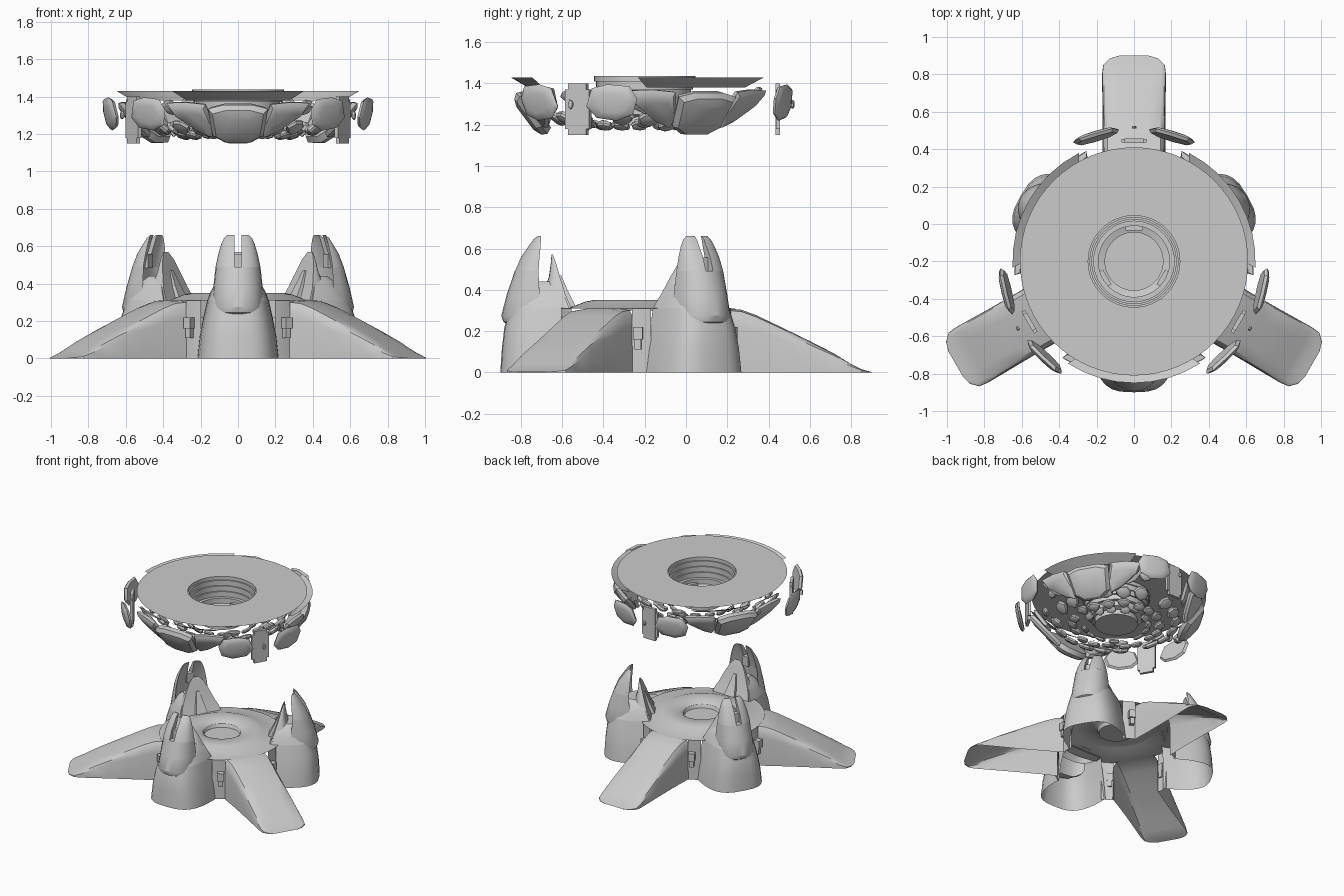
import bpy, bmesh, random
from math import sin, cos, asin, radians, pi
from mathutils import Matrix

if "Cube" in bpy.data.objects:
    bpy.data.objects.remove(bpy.data.objects["Cube"])

random.seed(4)
PYLONS, RAMPS = (270, 30, 150), (90, 210, 330)


def place(name, verts, faces, angle=0, fix=True):
    """Local x is radial, y tangential; spin about the model axis at (0, -0.2)."""
    me = bpy.data.meshes.new(name)
    me.from_pydata(verts, [], faces)
    me.transform(Matrix.Translation((0, -0.2, 0)) @ Matrix.Rotation(radians(angle), 4, 'Z'))
    if fix:
        bm = bmesh.new()
        bm.from_mesh(me)
        bmesh.ops.remove_doubles(bm, verts=bm.verts, dist=0.0003)
        bmesh.ops.recalc_face_normals(bm, faces=bm.faces)
        bm.to_mesh(me)
        bm.free()
    ob = bpy.data.objects.new(name, me)
    bpy.context.collection.objects.link(ob)
    return ob


def loft(name, rings, angle=0, closed=True, bottom=False, top=False):
    n = len(rings[0])
    verts = [p for r in rings for p in r]
    faces = [(k * n + i, k * n + (i + 1) % n, (k + 1) * n + (i + 1) % n, (k + 1) * n + i)
             for k in range(len(rings) - 1) for i in range(n if closed else n - 1)]
    if bottom:
        faces.append(tuple(range(n))[::-1])
    if top:
        faces.append(tuple(range(len(verts) - n, len(verts))))
    return place(name, verts, faces, angle)


def lathe(name, profile, segs=64):
    rings = [[(r * cos(2 * pi * i / segs), r * sin(2 * pi * i / segs), z)
              for i in range(segs)] for r, z in profile]
    return loft(name, rings)


def box(name, angle, c, s):
    q = [(-1, -1), (1, -1), (1, 1), (-1, 1)]
    rings = [[(c[0] + a * s[0] / 2, c[1] + b * s[1] / 2, c[2] + h * s[2] / 2) for a, b in q]
             for h in (-1, 1)]
    return loft(name, rings, angle, True, True, True)


def u_ring(z, r_in, r_out, w, p=0.65, n=16):
    """Rounded U plan, open towards the hub."""
    pts = []
    for i in range(n + 1):
        t = -pi / 2 + pi * i / n
        c, s = max(cos(t), 0), sin(t)
        pts.append((r_in + (r_out - r_in) * c ** p, w * abs(s) ** p * (1 if s > 0 else -1), z))
    return pts


def crescent(z, r_in, r_out, w, side=0, hollow=0.4, n=12):
    """Claw section; side = +1/-1 gives one prong next to the slot."""
    t0 = asin(0.02 / w) if side else -pi / 2
    ts = [t0 + (pi / 2 - t0) * i / n for i in range(n + 1)]
    inner = ts[:-1] if side else ts[1:-1]
    d, sg = r_out - r_in, side or 1
    pts = [(r_in + d * cos(t) ** 0.8 if cos(t) > 1e-6 else r_in, sg * w * sin(t), z) for t in ts]
    return pts + [(r_in + hollow * d * cos(t), sg * w * sin(t), z) for t in reversed(inner)]


def rock(name, angle, r, z, tilt, outline, depth, shift=0.0):
    """Faceted boulder: flat back, full waist, smaller bulging front."""
    t = radians(tilt)
    rings = []
    for d, s in ((0, 0.88), (0.45, 1), (0.8, 0.86), (1, 0.55)):
        rings.append([(r + v * s * sin(t) + d * depth * cos(t), shift + u * s,
                       z + v * s * cos(t) - d * depth * sin(t)) for u, v in outline])
    return loft(name, rings, angle, True, True, True)


def blob(w, h, n=7):
    return [(w * random.uniform(.8, 1.1) * cos(2 * pi * i / n + .3),
             h * random.uniform(.8, 1.1) * sin(2 * pi * i / n + .3)) for i in range(n)]


def flip(pts, m):
    return [(u * m, v) for u, v in pts]


# Base hub: dished top plate
lathe("hub_top", [(0, .30), (.125, .30), (.135, .325), (.16, .342), (.25, .35), (.29, .342),
                  (.36, .315), (.45, .31)])

# Ramps: hollow sloping legs with bevelled shoulders
stations = [(.40, .31, .172), (.47, .303, .17), (.54, .277, .168), (.66, .22, .167), (.80, .152, .168),
            (.92, .09, .17), (1.0, .04, .171), (1.05, .015, .165), (1.085, .006, .13), (1.1, .001, .08)]
for a in RAMPS:
    rings = []
    for r, z, w in stations:
        half = [(w, 0), (w * .99, z * .72), (w * .95, z * .88), (w * .85, z * .97), (w * .5, z)]
        rings.append([(r, y, h) for y, h in half] + [(r, -y, h) for y, h in half[::-1]])
    loft("ramp", rings, a, closed=False)

for a in PYLONS:
    # Pylon: hollow foot, closed shoulder, inner fin
    loft("pylon_foot", [u_ring(0, .38, .70, .218), u_ring(.12, .38, .692, .205),
                        u_ring(.22, .375, .68, .185), u_ring(.31, .365, .65, .165)], a, closed=False)
    loft("pylon_shoulder", [u_ring(.31, .365, .65, .165), u_ring(.36, .385, .61, .145),
                            u_ring(.41, .41, .57, .115), u_ring(.44, .44, .53, .08)], a, top=True)
    loft("inner_fin", [u_ring(.31, .355, .53, .155), u_ring(.38, .385, .5, .13),
                       u_ring(.46, .41, .465, .095), u_ring(.53, .43, .455, .06),
                       u_ring(.57, .445, .452, .025)], a, top=True)
    loft("fin_rib", [u_ring(.32, .335, .42, .045), u_ring(.40, .375, .43, .028),
                     u_ring(.47, .405, .44, .012)], a, top=True)
    # Claw: wrapped shell splitting into two prongs
    loft("claw_base", [crescent(.23, .57, .66, .10), crescent(.245, .54, .685, .13),
                       crescent(.275, .52, .695, .14), crescent(.38, .51, .668, .132),
                       crescent(.49, .515, .63, .12)], a, True, True, True)
    for s in (1, -1):
        loft("claw_prong", [crescent(.49, .515, .63, .12, s), crescent(.56, .51, .60, .105, s),
                            crescent(.61, .505, .565, .09, s), crescent(.645, .503, .54, .074, s),
                            crescent(.66, .503, .52, .058, s)], a, True, True, True)
        # Hub wall between pylon and ramp, with its bracket
        arc = [radians(s * (26 + 2 * i)) for i in range(7)]
        loft("hub_wall", [[(.45 * cos(t), .45 * sin(t), z) for t in arc] for z in (0, .31)],
             a, closed=False)
        box("bracket_upper", a + s * 34, (.465, 0, .19), (.05, .045, .06))
        box("bracket_lower", a + s * 34, (.46, 0, .14), (.04, .03, .06))
    box("claw_pin", a, (.56, 0, .52), (.04, .05, .075))

# Floating platform: thin disc and stepped socket
lathe("platform_disc", [(.245, 1.437), (.61, 1.437)])
lathe("socket", [(.245, 1.437), (.245, 1.41), (.235, 1.41), (.235, 1.37), (.225, 1.37), (.225, 1.33),
                 (.215, 1.33), (.215, 1.29), (.19, 1.29), (.19, 1.25), (.155, 1.24), (.155, 1.2),
                 (0, 1.2)])
for a in RAMPS:
    box("socket_tab", a, (.178, 0, 1.25), (.025, .09, .03))

boulder = [(-.16, .10), (-.08, .125), (.08, .125), (.16, .10), (.135, -.08), (.07, -.125),
           (-.07, -.125), (-.135, -.08)]
wing = [(-.085, .11), (.03, .125), (.14, .12), (.12, .05), (.0, -.07), (-.07, -.11), (-.1, -.03)]
panel = [(-.13, -.02), (-.1, .07), (-.02, .09), (.09, .08), (.125, .02), (.1, -.06), (.02, -.09),
         (-.08, -.075)]
for a in PYLONS:
    # Sloped rim plate
    rim = []
    for r, z, span in ((.65, 1.43, 33), (.565, 1.38, 29)):
        rim.append([(r * cos(radians(t * span / 4)), r * sin(radians(t * span / 4)), z)
                    for t in range(-4, 5)])
    loft("rim_plate", rim, a, closed=False)
    # Main boulder and side wings
    rock("main_boulder", a, .52, 1.275, 37, boulder, .075)
    for s in (1, -1):
        rock("wing_rock", a + s * 24, .535, 1.285, 38, flip(wing, s), .05)
        rock("wing_shard", a + s * 37, .54, 1.32, 38, flip([(.05, .08), (.0, .09), (-.06, -.02),
             (-.07, -.08), (-.02, -.05)], s), .025)
for a in RAMPS:
    # Loose floating pieces
    box("loose_slab", a, (.645, 0, 1.275), (.022, .10, .25))
    box("loose_slab_middle", a, (.645, 0, 1.275), (.02, .135, .19))
    rock("loose_knob", a, .71, 1.30, 0, blob(.014, .025), .015)
    for s in (1, -1):
        rock("loose_panel", a + s * 17, .685, 1.31, 10, flip(panel, s), .035)

# Rubble rows under the platform, mirrored in every sector
for r, z, tilt, w, h, d, offsets in ((.42, 1.245, 52, .065, .055, .035, (9, 27, 45)),
                                     (.31, 1.215, 68, .05, .045, .03, (10, 30, 52)),
                                     (.225, 1.215, 50, .04, .035, .025, (12, 36)),
                                     (.50, 1.35, 35, .05, .04, .03, (44,))):
    for off in offsets:
        shape, lift = blob(w, h), random.uniform(-.012, .012)
        for a in PYLONS:
            for s in (1, -1):
                rock("rubble", a + s * off, r, z + lift, tilt, flip(shape, s), d)

# Smooth shading with sharp edges kept
for ob in bpy.context.collection.objects:
    ob.select_set(True)
    bpy.context.view_layer.objects.active = ob
bpy.ops.object.shade_smooth_by_angle(angle=radians(32))
